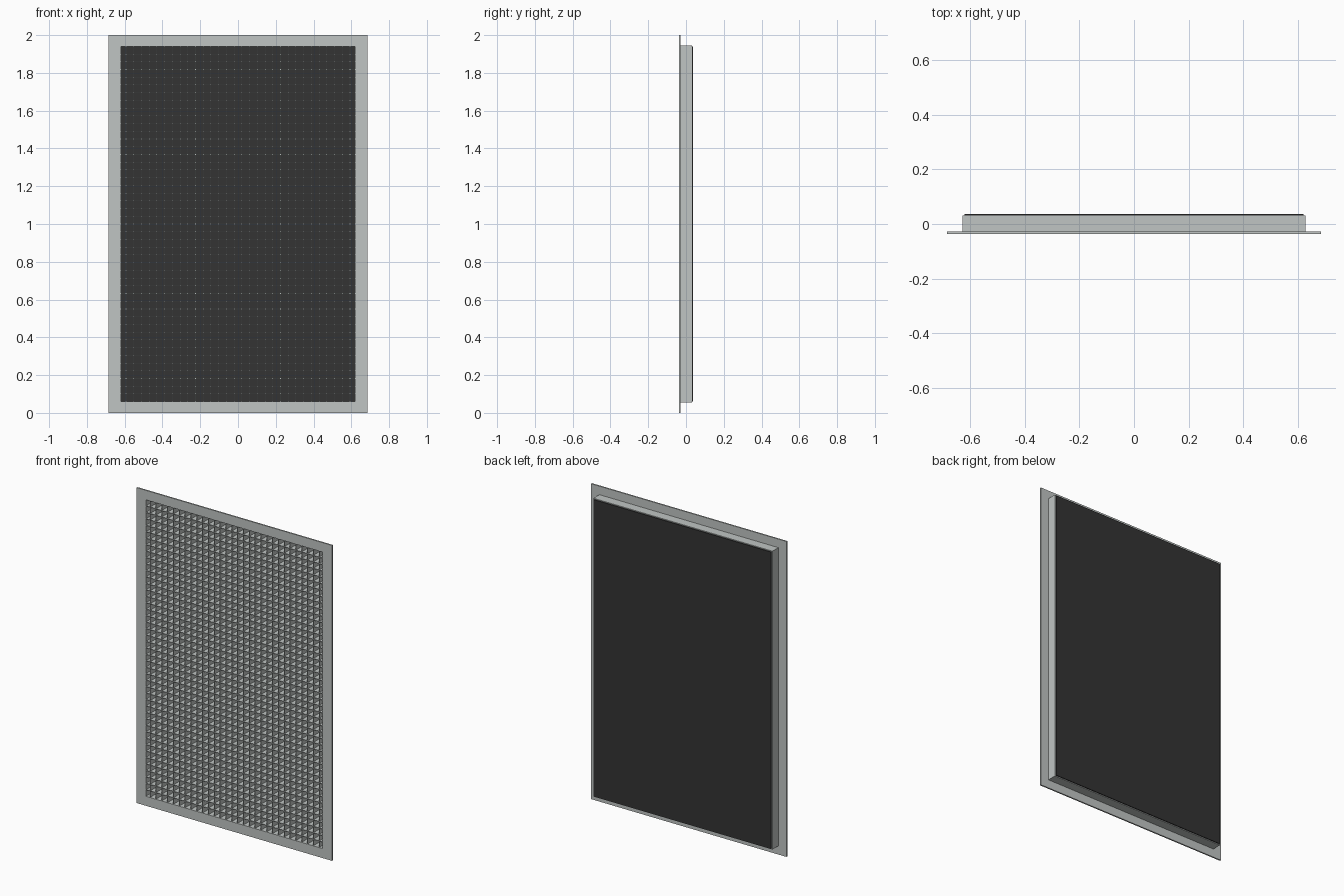
import bpy
import bmesh
from mathutils import Matrix, Vector

cube = bpy.data.objects.get("Cube")
if cube:
    bpy.data.objects.remove(cube, do_unlink=True)


def material(name, color):
    m = bpy.data.materials.new(name)
    m.use_nodes = True
    m.diffuse_color = (*color, 1)
    m.node_tree.nodes["Principled BSDF"].inputs["Base Color"].default_value = (*color, 1)
    return m


metal = material("pale grey metal", (0.53, 0.56, 0.55))
black = material("black backing", (0.034, 0.034, 0.034))

MID_Z = 1.0
OPEN_X, OPEN_Z = 0.62, 0.94     # half size of the opening
PITCH = 0.0409                  # spacing of the lattice blades
BLADE = 0.003                   # blade thickness
FRONT, BACK = -0.037, 0.037


def finish(name, bm, mat):
    bmesh.ops.recalc_face_normals(bm, faces=bm.faces[:])
    mesh = bpy.data.meshes.new(name)
    bm.to_mesh(mesh)
    bm.free()
    mesh.materials.append(mat)
    obj = bpy.data.objects.new(name, mesh)
    bpy.context.collection.objects.link(obj)
    return obj


def add_box(bm, center, size):
    mat = Matrix.Translation(center) @ Matrix.Diagonal((*size, 1))
    bmesh.ops.create_cube(bm, size=1, matrix=mat)


def frame(name, half_x, half_z, y0, y1, mat):
    """Rectangular ring around the opening, running from y0 to y1."""
    bm = bmesh.new()
    corners = [(-1, -1), (1, -1), (1, 1), (-1, 1)]
    loops = []
    for hx, hz, y in ((half_x, half_z, y0), (half_x, half_z, y1),
                      (OPEN_X, OPEN_Z, y1), (OPEN_X, OPEN_Z, y0)):
        loops.append([bm.verts.new((sx * hx, y, MID_Z + sz * hz)) for sx, sz in corners])
    for a, b in zip(loops, loops[1:] + loops[:1]):
        for i in range(4):
            j = (i + 1) % 4
            bm.faces.new((a[i], a[j], b[j], b[i]))
    return finish(name, bm, mat)


# Front flange and the duct collar behind it
frame("front_flange", 0.685, 1.0, FRONT, FRONT + 0.009, metal)
frame("collar", OPEN_X + 0.008, OPEN_Z + 0.006, FRONT + 0.009, BACK - 0.006, metal)


def blades(name, count, upright, front):
    """Evenly spaced thin blades centred on the opening."""
    bm = bmesh.new()
    back = BACK - 0.007
    y, depth = (front + back) / 2, back - front
    for i in range(count):
        offset = (i - (count - 1) / 2) * PITCH
        if upright:
            add_box(bm, Vector((offset, y, MID_Z)), (BLADE, depth, 2 * OPEN_Z))
        else:
            add_box(bm, Vector((0, y, MID_Z + offset)), (2 * OPEN_X, depth, BLADE))
    return finish(name, bm, metal)


# Square lattice core
blades("upright_blades", 30, True, FRONT + 0.002)
blades("level_blades", 45, False, FRONT + 0.0025)

# Dark sheet closing the back
bm = bmesh.new()
add_box(bm, Vector((0, BACK - 0.0035, MID_Z)), (2 * OPEN_X + 0.002, 0.007, 2 * OPEN_Z + 0.002))
finish("back_sheet", bm, black)
